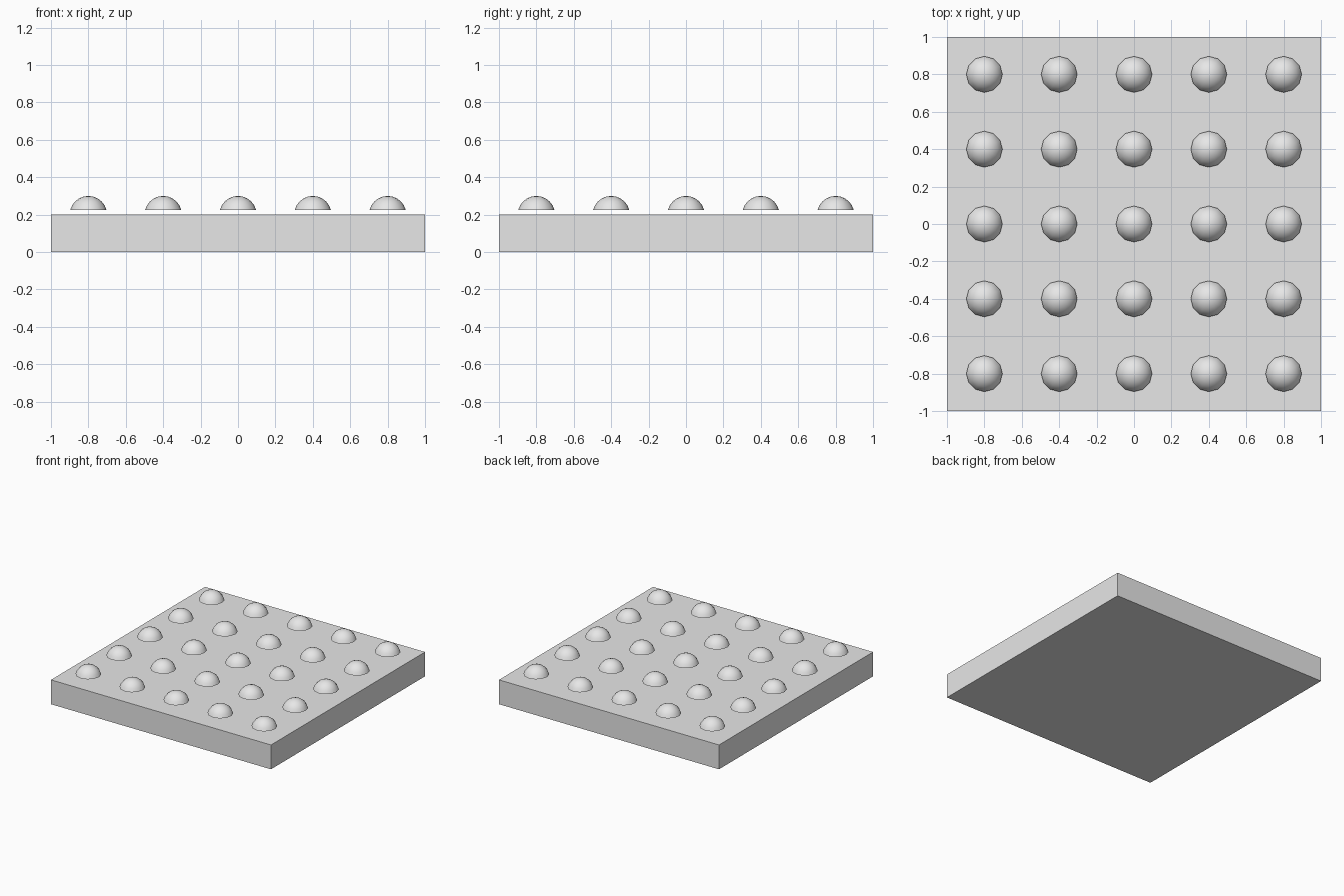
import bpy
import bmesh

cube = bpy.data.objects.get("Cube")
if cube:
    bpy.data.objects.remove(cube, do_unlink=True)

# One plain grey for everything
grey = bpy.data.materials.new("light_grey")
grey.use_nodes = True
colour = (0.8, 0.8, 0.8, 1)
grey.diffuse_color = colour
grey.node_tree.nodes["Principled BSDF"].inputs["Base Color"].default_value = colour


def add_object(name, mesh, location):
    obj = bpy.data.objects.new(name, mesh)
    obj.location = location
    bpy.context.collection.objects.link(obj)
    return obj


# Square base slab
base_mesh = bpy.data.meshes.new("base_plate")
bm = bmesh.new()
bmesh.ops.create_cube(bm, size=1)
bmesh.ops.scale(bm, vec=(2, 2, 0.2), verts=bm.verts)
bm.to_mesh(base_mesh)
bm.free()
base_mesh.materials.append(grey)
add_object("base_plate", base_mesh, (0, 0, 0.1))

# Open dome: the rings of a sphere above its equator
dome_mesh = bpy.data.meshes.new("dome_stud")
bm = bmesh.new()
bmesh.ops.create_uvsphere(bm, u_segments=12, v_segments=12, radius=0.1)
lower = [v for v in bm.verts if v.co.z < 0.01]
bmesh.ops.delete(bm, geom=lower, context='VERTS')
for face in bm.faces:
    face.smooth = True
bm.to_mesh(dome_mesh)
bm.free()
dome_mesh.materials.append(grey)

# Five by five grid of domes hovering just over the slab
for row in range(5):
    for col in range(5):
        place = (0.4 * (col - 2), 0.4 * (row - 2), 0.2)
        add_object(f"dome_stud_{row + 1}_{col + 1}", dome_mesh, place)
